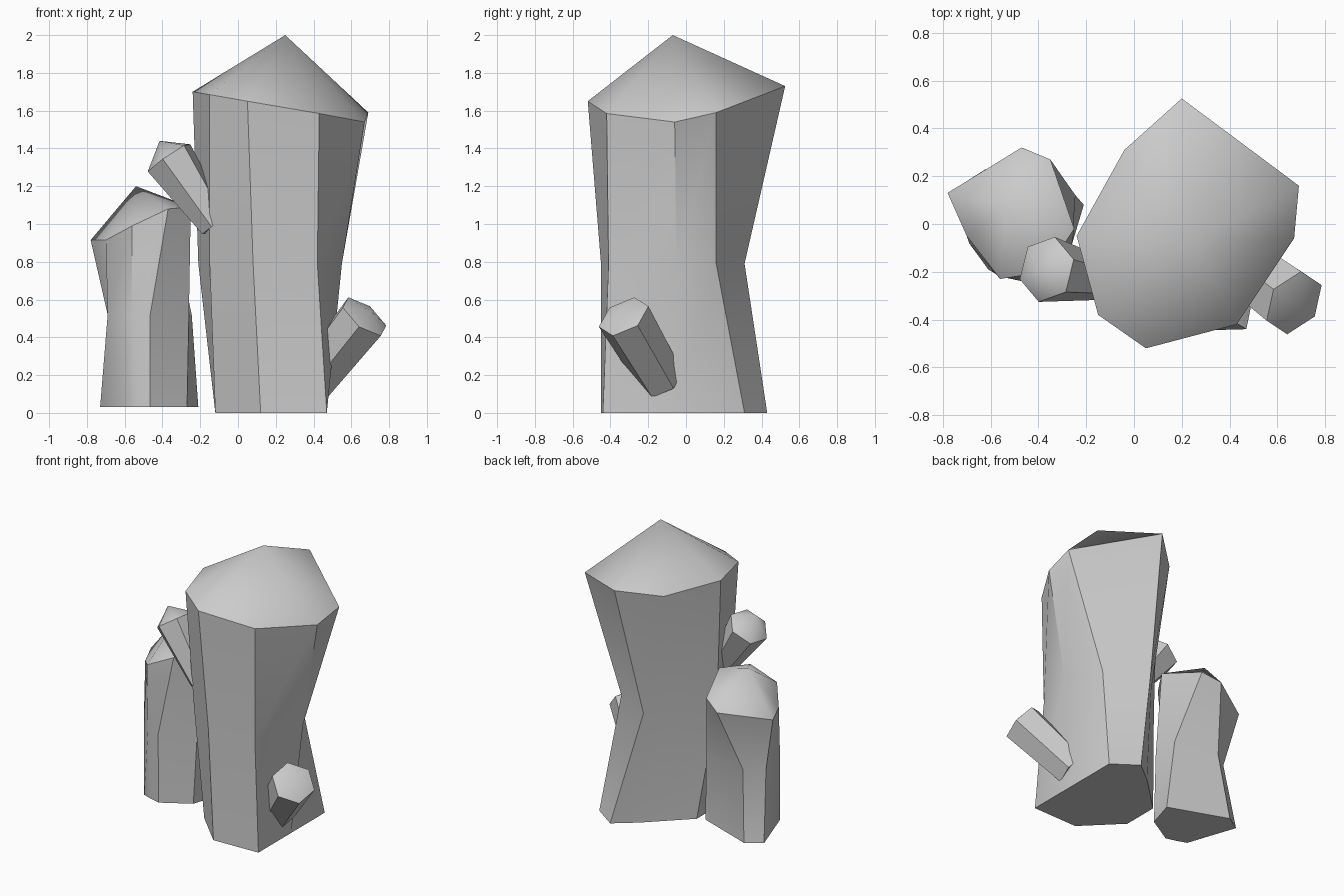
import bpy, bmesh, math
from mathutils import Vector

if "Cube" in bpy.data.objects:
    bpy.data.objects.remove(bpy.data.objects["Cube"])


def crystal(name, rings, apex):
    """Loft matching rings into a faceted shaft, closed below and pointed above."""
    bm = bmesh.new()
    loops = [[bm.verts.new(p) for p in ring] for ring in rings]
    n = len(loops[0])
    for a, b in zip(loops, loops[1:]):
        for i in range(n):
            j = (i + 1) % n
            bm.faces.new((a[i], a[j], b[j], b[i]))
    bm.faces.new(loops[0][::-1])
    tip = bm.verts.new(apex)
    for i in range(n):
        bm.faces.new((loops[-1][i], loops[-1][(i + 1) % n], tip))
    bmesh.ops.recalc_face_normals(bm, faces=bm.faces)
    # Soft facets, with crisp shoulder, base and steep corners
    for f in bm.faces:
        f.smooth = True
    for e in bm.edges:
        rim = any(e.verts[0] in r and e.verts[1] in r for r in (loops[0], loops[-1]))
        cap = tip in e.verts
        e.smooth = not rim and (cap or e.calc_face_angle(0) < math.radians(38))
    mesh = bpy.data.meshes.new(name)
    bm.to_mesh(mesh)
    bm.free()
    obj = bpy.data.objects.new(name, mesh)
    bpy.context.collection.objects.link(obj)
    return obj


def level(points, z):
    return [(x, y, z) for x, y in points]


def shard(name, base, top, r_base, r_top, tip, turn):
    """Small six-sided crystal along an axis."""
    base, top = Vector(base), Vector(top)
    d = (top - base).normalized()
    u = d.cross(Vector((0, 1, 0))).normalized()
    v = d.cross(u)

    def ring(c, r):
        angles = [turn + k * math.tau / 6 for k in range(6)]
        return [c + r * (math.cos(a) * u + math.sin(a) * v) for a in angles]

    return crystal(name, [ring(base, r_base), ring(top, r_top)], top + Vector(tip))


# Large central crystal: base, waist and slanted shoulder
crystal("main_crystal", [
    level([(.12, -.45), (.47, -.44), (.47, -.07), (.47, .31),
           (.30, .43), (.15, .31), (-.12, .05), (-.12, -.21)], 0),
    level([(.08, -.45), (.42, -.41), (.55, -.05), (.40, .16),
           (.12, .31), (-.01, .16), (-.21, -.05), (-.15, -.28)], .79),
    [(.05, -.52, 1.65), (.43, -.42, 1.585), (.67, -.06, 1.54), (.69, .16, 1.59),
     (.20, .525, 1.73), (-.04, .31, 1.67), (-.24, -.05, 1.70), (-.15, -.38, 1.685)],
], (.25, -.07, 2.0))

# Shorter crystal on the left
crystal("left_crystal", [
    level([(-.73, .16), (-.61, -.19), (-.54, -.215), (-.465, -.235),
           (-.27, -.12), (-.21, .08), (-.62, .23)], .03),
    level([(-.69, .08), (-.69, -.08), (-.56, -.22), (-.465, -.24),
           (-.26, -.09), (-.245, .12), (-.57, .17)], .52),
    [(-.78, .13, .915), (-.70, -.05, .915), (-.56, -.23, .99), (-.37, -.20, 1.08),
     (-.25, -.02, 1.09), (-.35, .27, 1.01), (-.47, .32, .955)],
], (-.54, .07, 1.2))

# Small shards growing from the sides of the main crystal
shard("upper_shard", (-.12, -.235, .99), (-.365, -.19, 1.35), .085, .14, (-.05, -.01, .09), .3)
shard("lower_shard", (.40, -.13, .17), (.67, -.33, .51), .125, .145, (.03, -.02, .03), .6)
